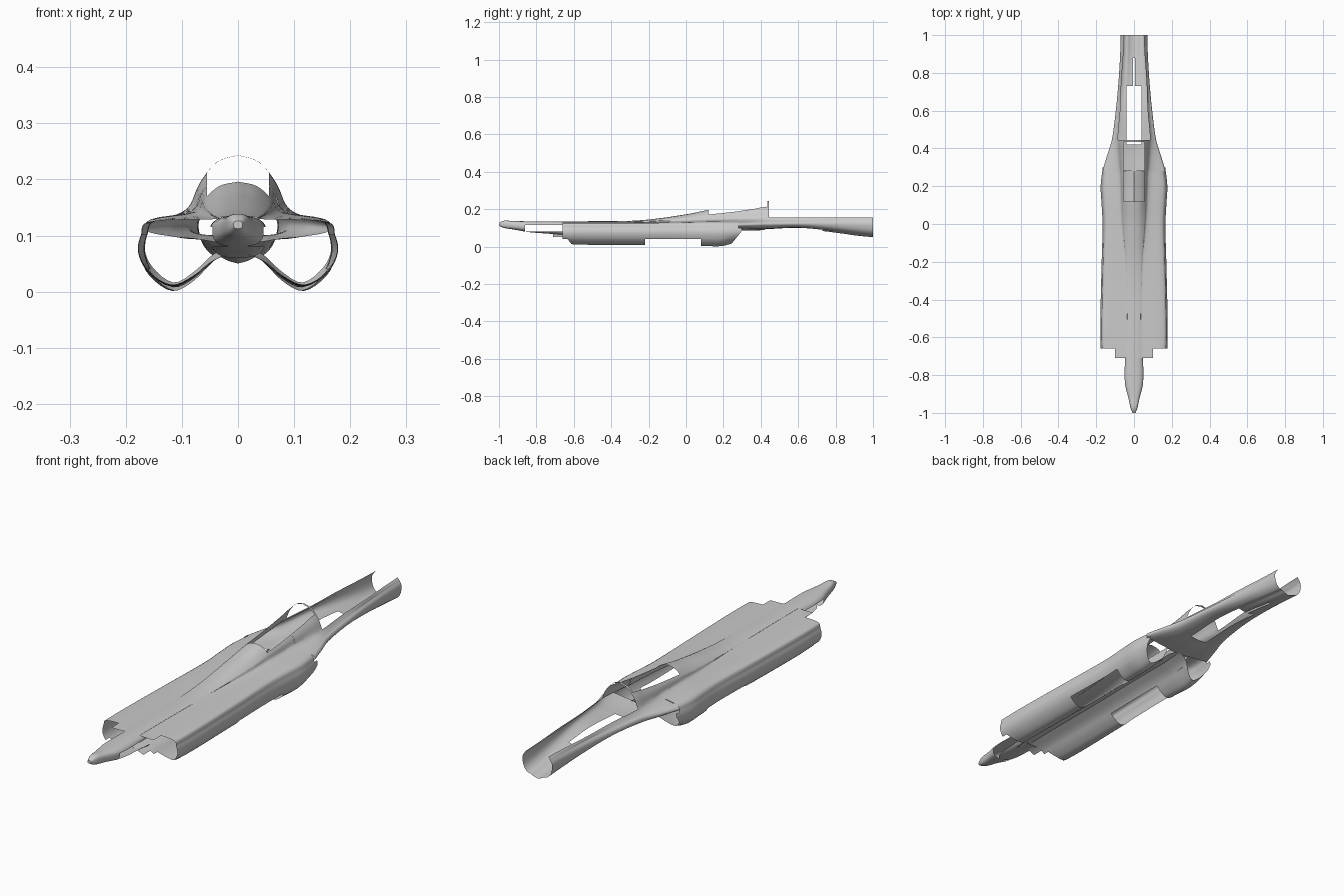
import bpy, bmesh, math
from mathutils import Vector

if "Cube" in bpy.data.objects:
    bpy.data.objects.remove(bpy.data.objects["Cube"])


def spline(keys, vals, t):
    """Smooth interpolation of tuples through unevenly spaced keys."""
    n = len(keys)
    i = max(k for k in range(n - 1) if keys[k] <= t + 1e-9 or k == 0)
    h = keys[i + 1] - keys[i]
    u = (t - keys[i]) / h

    def slope(k, c):
        a, b = max(k - 1, 0), min(k + 1, n - 1)
        return (vals[b][c] - vals[a][c]) / (keys[b] - keys[a])
    out = []
    for c in range(len(vals[0])):
        p, q = vals[i][c], vals[i + 1][c]
        out.append((2*u**3 - 3*u**2 + 1)*p + (u**3 - 2*u**2 + u)*h*slope(i, c)
                   + (3*u**2 - 2*u**3)*q + (u**3 - u**2)*h*slope(i + 1, c))
    return out


def hull_section(p):
    """Half contour from the spine, round the side, to the keel; then mirrored."""
    zt, ws, zs, w, ze, zb, zk = p
    h = zt - zs
    pts = [(0, zt), (.55*ws, zt - .12*h), (ws, zt - .48*h), (1.25*ws, zt - .85*h),
           (.88*w, zs - .003), (.97*w, ze + .55*(zs - ze)), (w, ze),
           (.9*w, ze + .6*(zb - ze)), (.67*w, zb), (.45*w, zb + .25*(zk - zb)),
           (.25*w, zb + .7*(zk - zb)), (0, zk)]
    keys = list(range(len(pts)))
    half = [spline(keys, pts, k / 4) for k in range(4 * (len(pts) - 1) + 1)]
    return half + [(-x, z) for x, z in half[-2:0:-1]]


def sting_section(p):
    w, zt, zb = p
    c, r = (zt + zb) / 2, (zt - zb) / 2
    ring = []
    for k in range(32):
        a = 2 * math.pi * k / 32
        s, t = math.sin(a), math.cos(a)
        ring.append((w * math.copysign(abs(s)**.75, s), c + r * math.copysign(abs(t)**.75, t)))
    return ring


def loft(stations, section, steps):
    bm = bmesh.new()
    ys = [s[0] for s in stations]
    vals = [s[1:] for s in stations]
    rows = []
    for j in range(steps + 1):
        y = ys[0] + (ys[-1] - ys[0]) * j / steps
        rows.append([bm.verts.new((x, y, z)) for x, z in section(spline(ys, vals, y))])
    n = len(rows[0])
    for a, b in zip(rows, rows[1:]):
        for k in range(n):
            bm.faces.new((a[k], a[(k + 1) % n], b[(k + 1) % n], b[k]))
    return bm, rows


def slice_at(bm, axis, *values):
    for v in values:
        co, no = Vector(), Vector()
        co[axis], no[axis] = v, 1
        bisect(bm, co, no)


def bisect(bm, co, no):
    bmesh.ops.bisect_plane(bm, geom=bm.verts[:] + bm.edges[:] + bm.faces[:],
                           dist=1e-6, plane_co=co, plane_no=no)


def remove(bm, test):
    dead = []
    for f in bm.faces:
        c = f.calc_center_median()
        if test(abs(c.x), c.y, c.z):
            dead.append(f)
    bmesh.ops.delete(bm, geom=dead, context='FACES')


def finish(bm, name):
    bmesh.ops.recalc_face_normals(bm, faces=bm.faces[:])
    me = bpy.data.meshes.new(name)
    bm.to_mesh(me)
    bm.free()
    ob = bpy.data.objects.new(name, me)
    bpy.context.collection.objects.link(ob)
    bpy.ops.object.select_all(action='DESELECT')
    ob.select_set(True)
    bpy.context.view_layer.objects.active = ob
    bpy.ops.object.shade_smooth_by_angle(angle=math.radians(40))
    return ob


# Stations: y, spine top, dome width, shoulder z, half width, widest z, nacelle bottom, keel z
REAR = [(-.71, .135, .035, .128, .175, .07, .018, .072),
        (-.55, .135, .035, .128, .178, .07, .010, .075),
        (-.25, .140, .040, .128, .172, .07, .008, .075),
        (0, .172, .055, .130, .166, .07, .004, .078),
        (.12, .196, .060, .132, .172, .07, .002, .078),
        (.20, .207, .062, .132, .176, .07, .004, .078),
        (.30, .220, .065, .132, .165, .075, .035, .085)]
FORE = [(.28, .217, .065, .132, .167, .112, .098, .085),
        (.36, .230, .067, .135, .143, .115, .095, .085),
        (.445, .243, .068, .140, .117, .118, .097, .090),
        (.60, .200, .060, .142, .096, .120, .102, .096),
        (.75, .190, .055, .145, .082, .118, .090, .080),
        (.90, .180, .048, .145, .073, .115, .075, .060),
        (1.0, .175, .045, .145, .070, .113, .066, .050)]

# Rear fuselage with twin open nacelles
bm, _ = loft(REAR, hull_section, 60)
slice_at(bm, 0, -.1, -.055, -.05, .05, .055, .1)
slice_at(bm, 1, -.66, -.22, .08, .12, .28)
slice_at(bm, 2, .04, .1, .12, .15)
bisect(bm, Vector((0, -.61, .01)), Vector((0, 1, .8)))      # raked exhaust edge
bisect(bm, Vector((0, .24, .01)), Vector((0, 1, -.8)))      # raked intake lip
remove(bm, lambda x, y, z: y < -.66 and (x > .1 or (z < .12 and x > .05)))
remove(bm, lambda x, y, z: z < .04 and (y + .61) + .8*(z - .01) < 0 and y < -.6)
remove(bm, lambda x, y, z: z < .1 and y > .2 and (y - .24) - .8*(z - .01) > 0)
remove(bm, lambda x, y, z: -.22 < y < .08 and z < .04 and x > .05)   # wheel bays
remove(bm, lambda x, y, z: y > .12 and x < .055 and z > .15)         # cockpit
remove(bm, lambda x, y, z: y > .28 and z > .1)
finish(bm, "rear_fuselage")

# Forward fuselage with windscreen hoop, nose cut open
bm, _ = loft(FORE, hull_section, 48)
slice_at(bm, 0, -.055, -.04, -.005, .005, .04, .055)
slice_at(bm, 1, .42, .435, .445, .73, .88)
slice_at(bm, 2, .15, .155)
remove(bm, lambda x, y, z: y < .435 and x < .055 and z > .15)
remove(bm, lambda x, y, z: y > .445 and z > .155)
remove(bm, lambda x, y, z: .42 < y < .73 and x < .04 and z < .13)    # nose wheel bay
remove(bm, lambda x, y, z: .73 < y < .88 and x < .005 and z < .13)   # door slit
finish(bm, "forward_fuselage")

# Tail sting, open along its sides
STING = [(-1, .008, .126, .112), (-.975, .018, .138, .1), (-.92, .03, .136, .091),
         (-.84, .049, .135, .077), (-.7, .05, .135, .066), (-.66, .05, .134, .06)]
bm, rows = loft(STING, sting_section, 34)
bm.faces.new(rows[0])
slice_at(bm, 1, -.86)
slice_at(bm, 2, .08, .115)
remove(bm, lambda x, y, z: y > -.86 and .08 < z < .115)
finish(bm, "tail_sting")

# Inner intake walls
bm = bmesh.new()
for s in (-1, 1):
    bm.faces.new([bm.verts.new((s * .054, y, z)) for y, z in
                  ((.08, .045), (.25, .05), (.29, .095), (.08, .095))])
finish(bm, "intake_walls")
